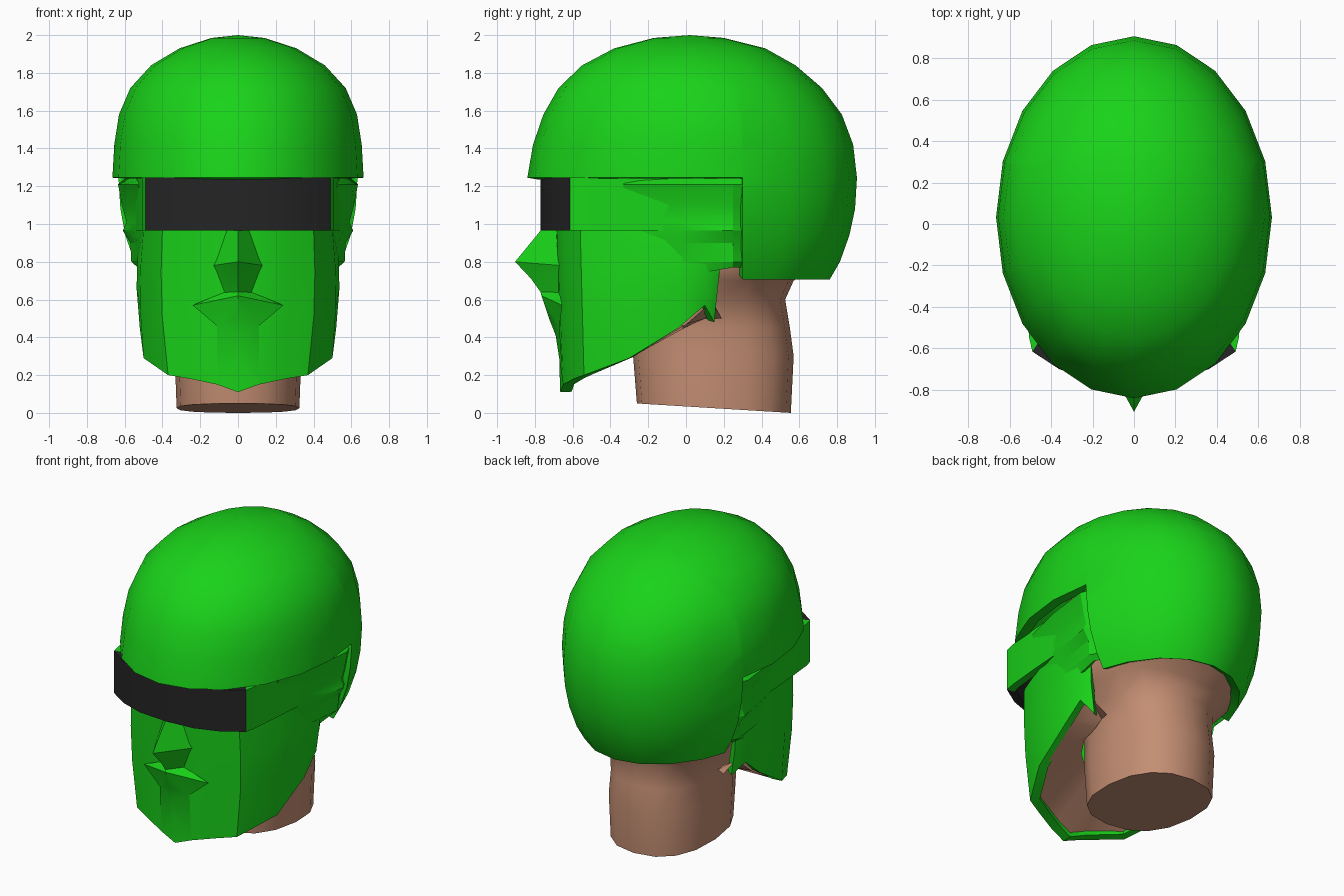
import bpy, bmesh, math
from mathutils import Vector

if "Cube" in bpy.data.objects:
    bpy.data.objects.remove(bpy.data.objects["Cube"])


def material(name, rgb):
    m = bpy.data.materials.new(name)
    m.diffuse_color = (*rgb, 1)
    m.use_nodes = True
    m.node_tree.nodes["Principled BSDF"].inputs["Base Color"].default_value = m.diffuse_color
    return m


GREEN = material("green", (0.01, 0.65, 0.01))
SKIN = material("skin", (0.55, 0.27, 0.17))
BLACK = material("black", (0.018, 0.018, 0.018))


def build(name, bm, mat, mirror=False, thick=0, angle=35, ref=(0, 0, 0.9)):
    # orient outward, then mirror, thicken and shade
    bmesh.ops.recalc_face_normals(bm, faces=bm.faces)
    c = Vector(ref)
    if sum((f.calc_center_median() - c).dot(f.normal) * f.calc_area() for f in bm.faces) < 0:
        bmesh.ops.reverse_faces(bm, faces=bm.faces)
    me = bpy.data.meshes.new(name)
    bm.to_mesh(me)
    bm.free()
    ob = bpy.data.objects.new(name, me)
    bpy.context.collection.objects.link(ob)
    me.materials.append(mat)
    bpy.ops.object.select_all(action='DESELECT')
    bpy.context.view_layer.objects.active = ob
    ob.select_set(True)
    if mirror:
        m = ob.modifiers.new("mirror", 'MIRROR')
        m.use_clip = True
        bpy.ops.object.modifier_apply(modifier=m.name)
    if thick:
        m = ob.modifiers.new("thickness", 'SOLIDIFY')
        m.thickness = thick
        m.offset = -1
        bpy.ops.object.modifier_apply(modifier=m.name)
    bpy.ops.object.shade_smooth_by_angle(angle=math.radians(angle))
    return ob


def grid(rows, closed=False):
    # quads between successive rows of points
    bm = bmesh.new()
    vs = [[bm.verts.new(p) for p in r] for r in rows]
    n = len(rows[0])
    for a, b in zip(vs, vs[1:]):
        for i in range(n if closed else n - 1):
            j = (i + 1) % n
            bm.faces.new((a[i], a[j], b[j], b[i]))
    return bm, vs


def ring(z, rx, yf, yb, n, e=1.0):
    cy, ry = (yf + yb) / 2, (yb - yf) / 2
    pts = []
    for i in range(n):
        t = 2 * math.pi * i / n
        c, s = math.cos(t), math.sin(t)
        pts.append((rx * math.copysign(abs(c) ** e, c), cy + ry * math.copysign(abs(s) ** e, s), z))
    return pts


# helmet dome with the face opening cut away
rings = [(1.985, .14, -.17, .2), (1.93, .31, -.38, .42), (1.84, .46, -.55, .58),
         (1.72, .57, -.675, .72), (1.58, .63, -.755, .825), (1.42, .655, -.81, .885),
         (1.245, .665, -.84, .905), (1.08, .655, -.83, .895), (.94, .63, -.79, .865),
         (.8, .585, -.74, .815), (.705, .54, -.7, .76)]
bm, vs = grid([ring(*r, 20) for r in rings], True)
top = bm.verts.new((0, .02, 2))
for i in range(20):
    bm.faces.new((top, vs[0][i], vs[0][(i + 1) % 20]))
bmesh.ops.bisect_plane(bm, geom=bm.verts[:] + bm.edges[:] + bm.faces[:],
                       plane_co=(0, .3, 0), plane_no=(0, 1, 0))
cut = [f for f in bm.faces if f.calc_center_median().y < .3 and f.calc_center_median().z < 1.245]
bmesh.ops.delete(bm, geom=cut, context='FACES')
build("helmet", bm, GREEN, thick=.06, ref=(0, 0, 1.3))

# neck and inner head
rings = [(0, .325, -.26, .555), (.3, .335, -.28, .57), (.45, .33, -.28, .55), (.6, .36, -.26, .525),
         (.7, .45, -.25, .57), (.8, .5, -.22, .72), (1.0, .5, -.3, .8), (1.35, .5, -.4, .75)]
bm, vs = grid([ring(*r, 16, .85) for r in rings], True)
for v in vs[0]:
    v.co.z = .05 * (.555 - v.co.y) / .815
bm.faces.new(vs[0])
bm.faces.new(vs[-1])
build("neck", bm, SKIN)

# face mask, lofted from visor line down to jaw line
upper = [(0, -.69), (.11, -.685), (.25, -.65), (.4, -.56), (.5, -.3), (.515, -.04), (.52, .1), (.5, .2)]
jaw = [(0, -.665, .11), (.11, -.65, .15), (.25, -.595, .18), (.37, -.54, .2),
       (.5, -.3, .29), (.52, -.04, .45), (.51, .1, .57), (.44, .15, .48)]
rows = []
for t in (0, .3, .6, 1):
    row = []
    for (x, y), b in zip(upper, jaw):
        a = Vector((x, y, .975))
        p = a.lerp(Vector(b), t)
        if x > .3:
            p.x += .02 * math.sin(math.pi * t)
        row.append(p)
    rows.append(row)
bm, vs = grid(rows)
build("face_mask", bm, GREEN, mirror=True, thick=.06)

# skin under the jaw
neck_line = [(0, -.27, .4), (.1, -.27, .4), (.18, -.25, .4), (.25, -.2, .42),
             (.31, -.1, .45), (.33, .03, .47), (.34, .1, .5), (.35, .16, .5)]
bm, vs = grid([[(x * .93, y + .04, z + .02) for x, y, z in jaw], neck_line])
build("jaw_underside", bm, SKIN, mirror=True, ref=(0, -.2, .9))


def patch(name, verts, faces, ref):
    bm = bmesh.new()
    v = [bm.verts.new(p) for p in verts]
    for f in faces:
        bm.faces.new([v[i] for i in f])
    build(name, bm, GREEN, mirror=True, angle=40, ref=ref)


# nose
patch("nose",
      [(0, -.77, .965), (.07, -.67, .968), (0, -.905, .8), (.135, -.66, .78),
       (0, -.82, .71), (.07, -.67, .63), (0, -.77, .64)],
      [(0, 1, 3, 2), (2, 3, 4), (4, 3, 5, 6)], (0, -.6, .8))

# lips and chin ridge
patch("mouth_and_chin",
      [(0, -.77, .64), (.07, -.67, .64), (.24, -.655, .57), (0, -.765, .62),
       (0, -.727, .505), (.11, -.67, .46), (0, -.69, .41), (0, -.67, .28),
       (.11, -.65, .15), (0, -.667, .11)],
      [(0, 1, 2, 3), (3, 2, 5, 4), (4, 5, 6), (6, 5, 8, 7), (7, 8, 9)], (0, -.6, .4))

# visor and its side bands
def strip(name, plan, mat):
    bm, _ = grid([[(x, y, z) for x, y in plan] for z in (1.245, .965)])
    build(name, bm, mat, mirror=True, thick=.05)


strip("visor", [(0, -.77), (.2, -.755), (.36, -.7), (.49, -.615)], BLACK)
strip("visor_band", [(.49, -.615), (.505, -.55), (.525, -.33), (.545, -.04), (.56, .3)], GREEN)

# ear covers, lofted front to back
heights = [1.24, 1.21, 1.1, 1.01, .965, .9, .8, .72]
stations = [(-.33, [.5, .53, .5, .49, .48, .48, .48, .48]),
            (-.04, [.55, .6, .55, .555, .56, .53, .53, .51]),
            (.25, [.6, .635, .615, .59, .61, .57, .565, .53]),
            (.33, [.58, .6, .58, .56, .56, .54, .52, .48])]
rows = []
for y, xs in stations:
    rows.append([(x, y, z + (.05 if z < .75 and y > .2 else 0)) for x, z in zip(xs, heights)])
bm, vs = grid(rows)
build("ear_cover", bm, GREEN, mirror=True, thick=.04, angle=25)
